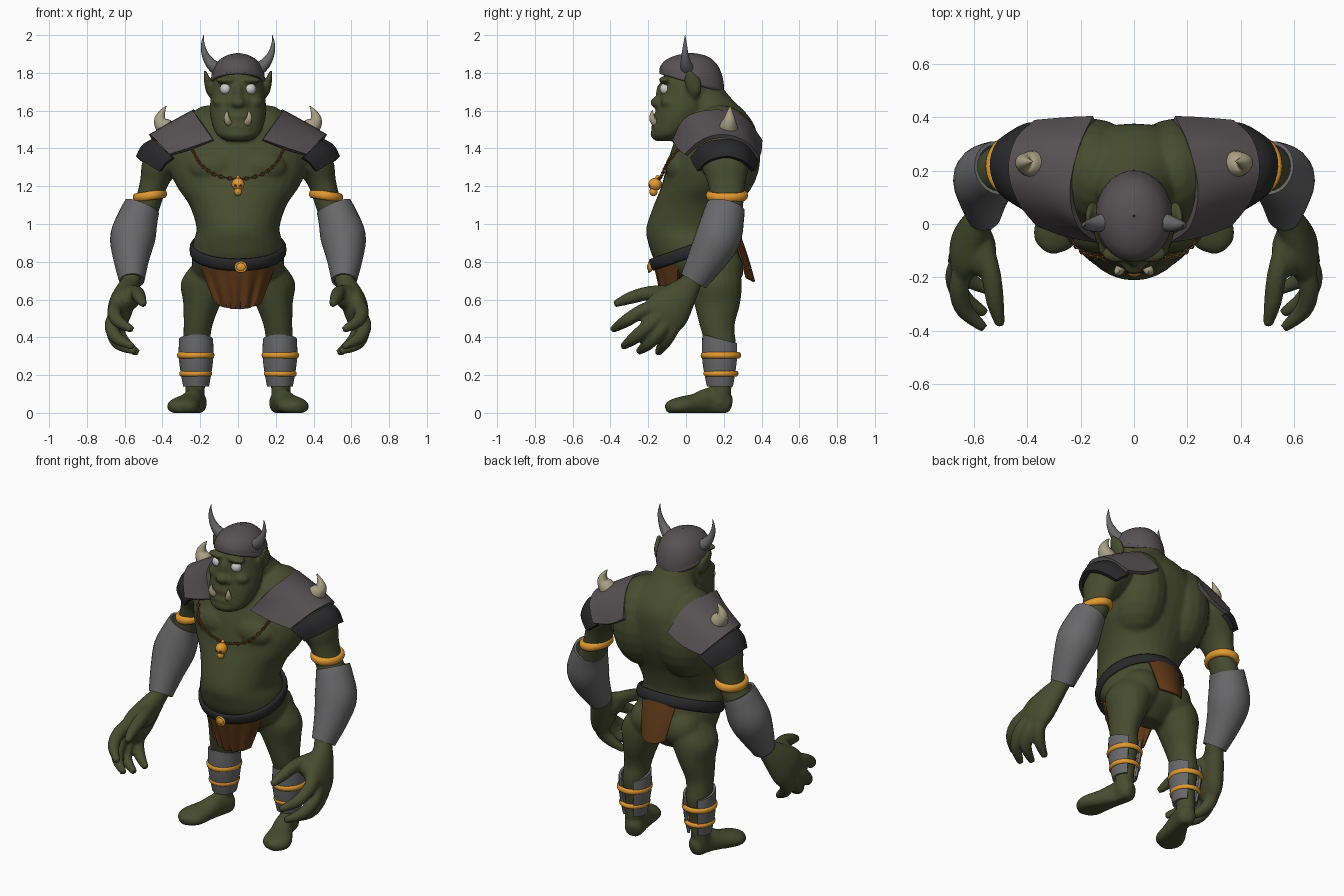
import bpy, bmesh, math
from mathutils import Vector, Matrix

SKIN, LEATHER, DARK = (.062, .072, .028), (.095, .083, .087), (.022, .022, .024)
STEEL, GOLD, CLOTH = (.14, .14, .145), (.75, .32, .03), (.115, .04, .009)
BONE, WHITE, CHAIN = (.40, .35, .23), (.85, .85, .85), (.25, .09, .02)


def curve(pts, k):
    """Catmull-Rom through tuples of any length."""
    pts = [tuple(p) for p in pts]
    out = []
    for i in range(len(pts) - 1):
        a, b, c, d = pts[max(i - 1, 0)], pts[i], pts[i + 1], pts[min(i + 2, len(pts) - 1)]
        for j in range(k):
            t = j / k
            out.append(tuple(.5 * (2 * q + (r - p) * t + (2 * p - 5 * q + 4 * r - s) * t * t
                             + (3 * q - p - 3 * r + s) * t ** 3) for p, q, r, s in zip(a, b, c, d)))
    return out + [pts[-1]]


def limb(bm, pts, flat=False, caps=True, n=20, k=4):
    """Loft ellipses (x, y, z, ra[, rb]) along a path; flat keeps them horizontal."""
    pts = curve([p if len(p) == 5 else (*p, p[3]) for p in pts], k)
    rings = []
    for i, p in enumerate(pts):
        t = Vector(pts[min(i + 1, len(pts) - 1)][:3]) - Vector(pts[max(i - 1, 0)][:3])
        t = Vector((0, 0, 1)) if flat else t.normalized()
        u = (Vector((1, 0, 0)) - t * t.x).normalized()
        v = t.cross(u)
        ra, rb = max(p[3], .001), max(p[4], .001)
        rings.append([bm.verts.new(Vector(p[:3]) + u * ra * math.cos(a) + v * rb * math.sin(a))
                      for a in (2 * math.pi * j / n for j in range(n))])
    for r, s in zip(rings, rings[1:]):
        for j in range(n):
            bm.faces.new((r[j], r[j - 1], s[j - 1], s[j]))
    if caps:
        bm.faces.new(rings[0])
        bm.faces.new(rings[-1])


def ball(bm, c, r):
    m = Matrix.Translation(c) @ Matrix.Diagonal((*r, 1))
    bmesh.ops.create_uvsphere(bm, u_segments=20, v_segments=12, radius=1, matrix=m)


def ring(bm, c, rx, ry, rot, mr, mz, n=40, m=10):
    """Elliptic torus with an elliptic section."""
    mat = Matrix.Translation(c) @ rot.to_4x4()
    g = []
    for i in range(n):
        a = 2 * math.pi * i / n
        g.append([bm.verts.new(mat @ Vector(((rx + mr * math.cos(b)) * math.cos(a),
                  (ry + mr * math.cos(b)) * math.sin(a), mz * math.sin(b))))
                  for b in (2 * math.pi * j / m for j in range(m))])
    for i in range(n):
        for j in range(m):
            bm.faces.new((g[i - 1][j - 1], g[i][j - 1], g[i][j], g[i - 1][j]))


def sheet(bm, rows, k=4):
    """Smooth surface through a grid of control points."""
    rows = [curve(r, k) for r in rows]
    g = [[bm.verts.new(p) for p in r] for r in zip(*[curve(c, k) for c in zip(*rows)])]
    for a, b in zip(g, g[1:]):
        for j in range(len(a) - 1):
            bm.faces.new((a[j], a[j + 1], b[j + 1], b[j]))


def part(name, bm, color, mirror=False, thick=0, voxel=0):
    bmesh.ops.recalc_face_normals(bm, faces=bm.faces)
    for f in bm.faces:
        f.smooth = True
    me = bpy.data.meshes.new(name)
    bm.to_mesh(me)
    bm.free()
    ob = bpy.data.objects.new(name, me)
    bpy.context.collection.objects.link(ob)
    mat = bpy.data.materials.new(name + "_color")
    mat.diffuse_color = (*color, 1)
    me.materials.append(mat)
    if mirror:
        ob.modifiers.new("mirror", 'MIRROR').use_mirror_merge = False
    if thick:
        s = ob.modifiers.new("thickness", 'SOLIDIFY')
        s.thickness, s.offset = thick, 0
        ob.modifiers.new("crisp", 'EDGE_SPLIT').split_angle = math.radians(45)
    if voxel:
        r = ob.modifiers.new("fuse", 'REMESH')
        r.mode, r.voxel_size, r.use_smooth_shade = 'VOXEL', voxel, True
        s = ob.modifiers.new("soften", 'SMOOTH')
        s.factor, s.iterations = .5, 4
    return ob


def rotx(a):
    return Matrix.Rotation(a, 3, 'X')


# Body: torso, neck, head
b = bmesh.new()
limb(b, [(0, y, z, rx, ry) for z, y, rx, ry in (
    (.61, .13, .10, .06), (.70, .12, .23, .16), (.80, .07, .245, .23), (.90, .04, .238, .24),
    (.98, .027, .22, .237), (1.10, .06, .258, .23), (1.20, .10, .325, .23), (1.30, .13, .365, .235),
    (1.40, .15, .36, .225), (1.50, .17, .25, .20), (1.58, .18, .175, .145),
    (1.66, .12, .125, .125), (1.74, .08, .10, .10))], flat=True, n=32)
limb(b, [(0, y, z, rx, ry) for z, y, rx, ry in (
    (1.44, -.11, .06, .055), (1.47, -.09, .11, .095), (1.53, -.05, .138, .125), (1.60, -.02, .15, .14),
    (1.68, 0, .143, .142), (1.76, .02, .13, .148), (1.84, .03, .10, .12), (1.87, .03, .05, .06))],
    flat=True, n=32)
for c, r in (((0, -.15, 1.643), (.04, .04, .03)), ((.036, -.135, 1.635), (.026, .026, .024)),
             ((0, -.13, 1.69), (.026, .03, .06)), ((.062, -.11, 1.762), (.06, .035, .02)),
             ((.085, -.085, 1.645), (.05, .05, .035)), ((0, -.115, 1.565), (.09, .06, .04)),
             ((0, -.14, 1.515), (.09, .045, .02)), ((0, -.13, 1.475), (.085, .06, .035)),
             ((.12, -.03, 1.30), (.14, .08, .09)), ((.15, .185, 1.36), (.18, .21, .27)),
             ((.11, .185, .76), (.12, .12, .12))):
    ball(b, c, r)
# Ears, arms, legs, feet (mirrored)
limb(b, [(.135, .04, 1.665, .012, .015), (.15, .045, 1.70, .02, .035), (.16, .035, 1.755, .02, .045),
         (.17, .025, 1.79, .012, .032), (.175, .02, 1.815, .006, .012)], flat=True)
limb(b, [(.26, .19, 1.42, .09, .12), (.33, .2, 1.39, .11, .15), (.41, .21, 1.31, .10, .13),
         (.445, .215, 1.22, .075, .10), (.475, .215, 1.12, .07, .09), (.515, .2, 1.03, .08, .09),
         (.555, .14, .90, .08, .08), (.56, .06, .75, .055, .06), (.57, .02, .68, .05, .055)])
limb(b, [(.11, .13, .82, .10, .14), (.165, .155, .70, .135, .14), (.19, .165, .58, .10, .122),
         (.212, .165, .46, .076, .092), (.22, .185, .35, .070, .08), (.222, .185, .22, .056, .06),
         (.228, .185, .12, .052, .055), (.23, .18, .05, .05, .05)], flat=True)
limb(b, [(.208, .24, .045, .02, .03), (.215, .215, .05, .052, .06), (.232, .13, .06, .052, .075),
         (.262, .05, .045, .068, .058), (.292, -.03, .035, .084, .05), (.305, -.08, .03, .065, .038),
         (.31, -.108, .025, .02, .02)])
# Hands: palm, thumb, four fingers
limb(b, [(.565, .04, .70, .045, .05), (.595, -.02, .63, .06, .085), (.625, -.09, .55, .065, .12),
         (.64, -.14, .49, .048, .11), (.645, -.16, .47, .02, .06)])
ball(b, (.575, -.10, .61), (.06, .10, .065))
for f in (((.57, -.06, .64), (.535, -.19, .635), (.52, -.29, .61), (.50, -.38, .575)),
          ((.635, -.15, .57), (.655, -.24, .535), (.635, -.32, .485), (.56, -.39, .44)),
          ((.645, -.13, .52), (.67, -.20, .46), (.64, -.275, .395), (.555, -.335, .35)),
          ((.64, -.09, .50), (.66, -.14, .43), (.63, -.20, .365), (.54, -.25, .325)),
          ((.625, -.05, .50), (.635, -.08, .43), (.60, -.115, .37), (.53, -.15, .315))):
    limb(b, [(*p, r) for p, r in zip(f, (.04, .038, .034, .019))], n=12)
for v in b.verts:
    v.co.z = max(v.co.z, 0)
part("body", b, SKIN, mirror=True, voxel=.010)

# Face details
b = bmesh.new()
ball(b, (.065, -.108, 1.715), (.031, .031, .031))
part("eyes", b, WHITE, True)
b = bmesh.new()
limb(b, [(.04, -.14, 1.525, .016), (.052, -.168, 1.54, .019), (.06, -.18, 1.568, .014),
         (.056, -.178, 1.602, .002)])
part("tusks", b, BONE, True)

# Helmet: dome sheared so the rim drops to the back
b = bmesh.new()
limb(b, [(0, .03, z, rx, ry) for z, rx, ry in ((1.755, .137, .166), (1.80, .132, .16),
         (1.85, .108, .133), (1.885, .062, .08), (1.90, .003, .003))], flat=True, caps=False, n=32)
for v in b.verts:
    v.co.z -= .3 * (v.co.y - .03) * max(0, 1.90 - v.co.z) / .145
part("helmet", b, LEATHER, thick=.012)
b = bmesh.new()
ring(b, (0, .03, 1.758), .137, .170, rotx(-.291), .008, .014)
part("helmet_rim", b, LEATHER)
b = bmesh.new()
limb(b, [(.10, .01, 1.815, .036), (.14, 0, 1.845, .03), (.173, -.005, 1.895, .019),
         (.186, -.005, 1.95, .01), (.182, -.005, 2.0, .001)])
part("helmet_horns", b, STEEL, True)

# Layered shoulder pads with a spike
b = bmesh.new()
sheet(b, [[(.13, -.06, 1.445), (.205, 0, 1.555), (.235, .13, 1.595), (.2, .29, 1.57), (.15, .395, 1.44)],
          [(.25, -.04, 1.40), (.31, .06, 1.51), (.345, .18, 1.535), (.32, .31, 1.50), (.25, .39, 1.38)],
          [(.36, 0, 1.365), (.43, .09, 1.44), (.465, .2, 1.465), (.44, .31, 1.43), (.37, .38, 1.35)]])
part("shoulder_pads", b, LEATHER, True, .022)
b = bmesh.new()
sheet(b, [[(.34, .03, 1.35), (.42, .1, 1.42), (.45, .21, 1.44), (.42, .31, 1.42), (.35, .37, 1.34)],
          [(.38, .045, 1.32), (.465, .105, 1.385), (.50, .213, 1.41), (.47, .31, 1.385), (.39, .37, 1.31)],
          [(.41, .07, 1.28), (.495, .12, 1.33), (.53, .215, 1.355), (.505, .3, 1.33), (.43, .355, 1.28)]])
part("lower_shoulder_pads", b, DARK, True, .022)
b = bmesh.new()
limb(b, [(.345, .225, 1.47, .05), (.39, .225, 1.515, .048), (.412, .23, 1.55, .033),
         (.402, .232, 1.59, .017), (.38, .235, 1.625, .002)])
part("shoulder_spikes", b, BONE, True)

# Arm bands and bracers
b = bmesh.new()
ring(b, (.466, .217, 1.15), .072, .093, Matrix.Rotation(.15, 3, 'Y'), .019, .025)
part("arm_bands", b, GOLD, True)
b = bmesh.new()
limb(b, [(.508, .21, 1.09, .09, .096), (.527, .198, 1.04, .098, .104), (.557, .17, .93, .113, .114),
         (.565, .112, .82, .09, .096), (.562, .04, .70, .06, .068)], caps=False, n=24)
part("bracers", b, STEEL, True, .014)

# Greaves, open at the back, and their straps
b = bmesh.new()
rows = []
for z, r in ((.39, .083), (.30, .085), (.21, .074), (.14, .061)):
    rows.append([(.222 + r * math.sin(a), .185 - r * 1.1 * math.cos(a),
                  z + (.025 * math.cos(a) if z > .35 else 0))
                 for a in (math.radians(-150 + 30 * i) for i in range(11))])
sheet(b, rows, 3)
part("greaves", b, STEEL, True, .014)
b = bmesh.new()
ring(b, (.224, .185, .305), .087, .095, rotx(0), .012, .017)
ring(b, (.224, .185, .208), .076, .082, rotx(0), .011, .015)
part("greave_straps", b, GOLD, True)

# Belt, buckle, loincloth
b = bmesh.new()
ring(b, (0, .05, .865), .244, .243, rotx(.34), .013, .034, 56)
part("belt", b, DARK)
b = bmesh.new()
ball(b, (.015, -.19, .772), (.03, .016, .026))
ring(b, (.015, -.195, .772), .028, .025, rotx(math.pi / 2), .006, .006, 24)
part("buckle", b, GOLD)
b = bmesh.new()
sheet(b, [[(w * t, y + d * t * t + f * math.sin(t * 15), z + c * t * t)
           for t in (i / 10 - 1 for i in range(21))]
          for z, y, w, d, f, c in ((.79, -.168, .22, .13, 0, .06), (.67, -.135, .165, .09, .006, .03),
                                   (.55, -.10, .12, .05, .012, .03))], 2)
part("front_loincloth", b, CLOTH, thick=.012)
b = bmesh.new()
sheet(b, [[(w * t, y - .04 * t * t, z + .02 * t * t) for t in (-1, -.5, 0, .5, 1)]
          for z, y, w in ((.945, .282, .12), (.82, .325, .10), (.695, .36, .08))])
part("back_loincloth", b, CLOTH, thick=.012)

# Necklace: alternating links and a skull pendant
b = bmesh.new()
path = [Vector(p) for p in curve([(.25, -.03, 1.41), (.2, -.10, 1.32), (.12, -.127, 1.26),
                                  (0, -.143, 1.235)], 6)]
for i in range(len(path) - 1):
    q = (path[i + 1] - path[i]).to_track_quat('X', 'Z').to_matrix()
    ring(b, (path[i] + path[i + 1]) / 2, .011, .007, q @ rotx(i % 2 * math.pi / 2), .0035, .0035, 14, 6)
part("chain", b, CHAIN, True)
b = bmesh.new()
for c, r in (((0, -.163, 1.21), (.034, .036, .034)), ((0, -.172, 1.172), (.021, .022, .024)),
             ((0, -.15, 1.245), (.01, .012, .014))):
    ball(b, c, r)
part("skull_pendant", b, GOLD)
b = bmesh.new()
ball(b, (.013, -.192, 1.203), (.008, .007, .008))
part("pendant_eyes", b, CLOTH, True)
